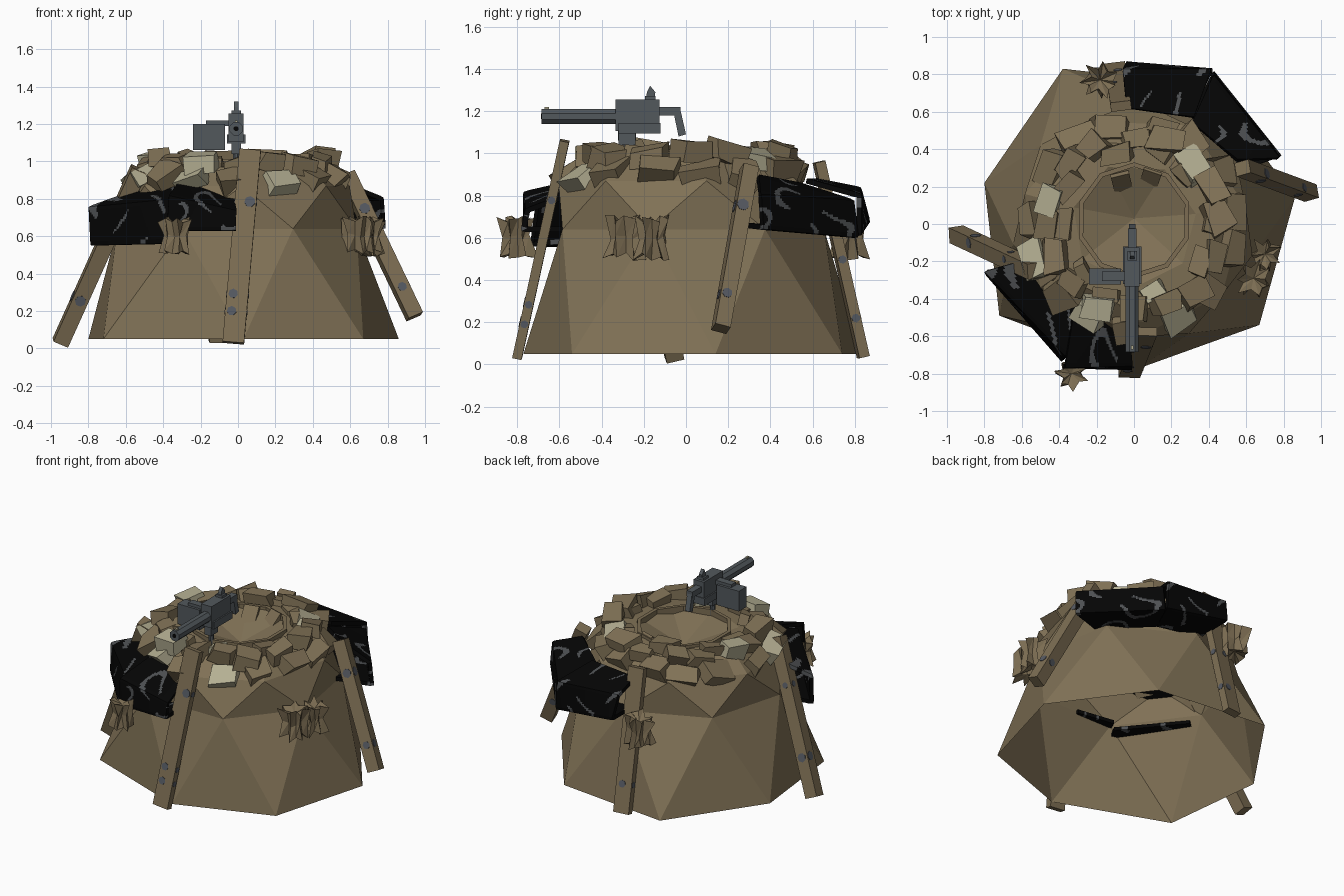
import bpy, bmesh, math, random
from mathutils import Vector, Matrix, Euler

if "Cube" in bpy.data.objects:
    bpy.data.objects.remove(bpy.data.objects["Cube"])
random.seed(7)

def mat(name, c):
    m = bpy.data.materials.new(name)
    m.diffuse_color = (*c, 1)
    m.use_nodes = True
    m.node_tree.nodes["Principled BSDF"].inputs["Base Color"].default_value = m.diffuse_color
    return m

EARTH = mat("earth brown", (0.215, 0.165, 0.092))
WOOD = mat("wood brown", (0.20, 0.152, 0.085))
PALE = mat("pale stone", (0.46, 0.43, 0.29))
BLACK = mat("cloth black", (0.0015, 0.0015, 0.0015))
GREY = mat("cloth grey", (0.075, 0.08, 0.085))
METAL = mat("gun metal", (0.085, 0.098, 0.108))
SPOT = mat("blue grey stain", (0.09, 0.10, 0.12))

def finish(name, bm, *mats):
    bmesh.ops.recalc_face_normals(bm, faces=bm.faces)
    me = bpy.data.meshes.new(name)
    bm.to_mesh(me)
    bm.free()
    for m in mats:
        me.materials.append(m)
    ob = bpy.data.objects.new(name, me)
    bpy.context.collection.objects.link(ob)
    return ob

def box(name, c, s, m, rot=(0, 0, 0), jitter=0.0, basis=None):
    bm = bmesh.new()
    bmesh.ops.create_cube(bm, size=1)
    R = (basis or Euler(rot).to_matrix()).to_4x4()
    for v in bm.verts:
        v.co = Vector(v.co[i] * s[i] * random.uniform(1 - jitter, 1 + jitter) for i in range(3))
    bm.transform(Matrix.Translation(c) @ R)
    return finish(name, bm, m)

def cyl(name, c, r, depth, m, n=8, basis=None, rot=(0, 0, 0)):
    bm = bmesh.new()
    bmesh.ops.create_cone(bm, cap_ends=True, segments=n, radius1=r, radius2=r, depth=depth)
    R = (basis or Euler(rot).to_matrix()).to_4x4()
    bm.transform(Matrix.Translation(c) @ R @ Matrix.Rotation(math.pi / n, 4, 'Z'))
    return finish(name, bm, m)

def prism(name, pts, x0, x1, m):
    """Side profile of (y, z) points extruded along x."""
    bm = bmesh.new()
    a = [bm.verts.new((x0, y, z)) for y, z in pts]
    b = [bm.verts.new((x1, y, z)) for y, z in pts]
    bm.faces.new(a)
    bm.faces.new(b[::-1])
    n = len(pts)
    for i in range(n):
        bm.faces.new((a[i], a[(i + 1) % n], b[(i + 1) % n], b[i]))
    return finish(name, bm, m)

# Earth mound: open-bottomed faceted shell with a shallow bowl on top
base = [(0.03, -0.77), (0.67, -0.54), (0.86, 0.14), (0.42, 0.74), (-0.38, 0.83), (-0.80, 0.22), (-0.72, -0.49)]
N = len(base)
dirs = [Vector((x, y, 0)).normalized() for x, y in base]
half = [(dirs[i] + dirs[(i + 1) % N]).normalized() for i in range(N)]
bm = bmesh.new()
ring0 = [bm.verts.new((x, y, 0.05)) for x, y in base]
def ring(ds, r, z):
    return [bm.verts.new(d * r + Vector((0, 0, z))) for d in ds]
mid, up = ring(half, 0.655, 0.64), ring(dirs, 0.605, 0.87)
top, lip = ring(dirs, 0.48, 0.97), ring(dirs, 0.335, 0.98)
centre = bm.verts.new((0, 0.03, 0.86))
for i in range(N):
    j = (i + 1) % N
    bm.faces.new((ring0[i], ring0[j], mid[i]))
    bm.faces.new((ring0[j], mid[j], mid[i]))
    bm.faces.new((mid[i], mid[j], up[j]))
    bm.faces.new((mid[i], up[j], up[i]))
    bm.faces.new((up[i], up[j], top[j], top[i]))
    bm.faces.new((top[i], top[j], lip[j], lip[i]))
    bm.faces.new((lip[i], lip[j], centre))
finish("earth_mound", bm, EARTH)

# Ten-sided wooden rim around the pit
bm = bmesh.new()
rows = [[bm.verts.new((r * math.cos(k * math.tau / 10 + 0.31), r * math.sin(k * math.tau / 10 + 0.31) + 0.02, z))
         for k in range(10)] for r, z in ((0.285, 0.93), (0.31, 0.93), (0.31, 1.0), (0.285, 1.0))]
for a in range(4):
    for k in range(10):
        b, l = (a + 1) % 4, (k + 1) % 10
        bm.faces.new((rows[a][k], rows[a][l], rows[b][l], rows[b][k]))
finish("pit_rim", bm, WOOD)
for x, y in ((-0.06, 0.2), (0.08, 0.22)):
    box("pit_board", (x, y, 0.93), (0.1, 0.025, 0.2), WOOD, (-0.75, 0, -x * 4))

# Rubble parapet: three uneven courses of stones sloping outward, a few of them pale
courses = ((15, 0.54, 0.91, (0.17, 0.12, 0.09), (0.2, 0.7), (292, 243, 205)),
           (16, 0.465, 0.99, (0.16, 0.12, 0.085), (0.0, 0.4), (167, 100, 350, 41, 255)),
           (10, 0.39, 1.005, (0.14, 0.08, 0.07), (-0.2, 0.3), (300,)))
for count, r, z, size, tilt, pale in courses:
    for k in range(count):
        deg = (k + random.uniform(-0.2, 0.2)) * 360 / count + r * 100
        a = math.radians(deg)
        rr = r + random.uniform(-0.02, 0.025)
        is_pale = any(abs((deg - p + 180) % 360 - 180) < 170 / count for p in pale)
        box("parapet_stone", (rr * math.cos(a), rr * math.sin(a), z + random.uniform(-0.03, 0.02)),
            [s * random.uniform(0.85, 1.2) for s in size], PALE if is_pale else EARTH,
            (random.uniform(*tilt), random.uniform(-0.25, 0.25), a + math.pi / 2 + random.uniform(-0.3, 0.3)), 0.27)

# Leaning planks with stains on the outer side
def plank(name, a, b, w, t, spots):
    a, b = Vector(a), Vector(b)
    up_ = (b - a).normalized()
    out = Vector((a.x, a.y, 0))
    out = (out - up_ * out.dot(up_)).normalized()
    side = out.cross(up_)
    box(name, (a + b) / 2, (w, t, (b - a).length), WOOD, basis=Matrix((side, out, up_)).transposed())
    for f, s, r in spots:
        p = a.lerp(b, f)
        for n, u, off in ((out, side, out * (t / 2) + side * s * w), (side, out, side * (w / 2)),
                          (-side, out, side * (-w / 2))):
            cyl(name + "_stain", p + off + n * 0.001, min(r, (w if n == out else t) * 0.42), 0.004, SPOT, 7,
                Matrix((u, n.cross(u), n)).transposed())

plank("front_plank", (-0.025, -0.80, 0.03), (0.065, -0.575, 1.06), 0.115, 0.045,
      [(0.16, 0.2, 0.026), (0.25, 0.2, 0.026), (0.73, -0.2, 0.03)])
plank("left_plank", (-0.95, -0.055, 0.03), (-0.53, -0.25, 0.96), 0.085, 0.085,
      [(0.25, 0.1, 0.03), (0.7, 0.1, 0.02)])
plank("right_plank", (0.945, 0.165, 0.17), (0.58, 0.30, 0.93), 0.075, 0.085,
      [(0.2, 0.1, 0.025), (0.75, 0.1, 0.03)])
plank("back_plank", (-0.10, 0.84, 0.035), (-0.07, 0.63, 0.96), 0.11, 0.05,
      [(0.2, 0.1, 0.025), (0.5, -0.2, 0.02)])

# Camouflage cloth: hollow wraps reaching back into the mound, blotches picked by a wavy rule
def cloth(name, ends, seed):
    """ends: two columns of inner bottom, outer bottom, outer top and inner top points."""
    bm = bmesh.new()
    A, B = ([Vector(p) for p in e] for e in ends)
    U, W = 60, 48
    def at(col, v):
        s = min(int(v * 3), 2)
        return col[s].lerp(col[s + 1], v * 3 - s)
    g = [[bm.verts.new(at(A, j / W).lerp(at(B, j / W), i / U)) for j in range(W + 1)] for i in range(U + 1)]
    for i in range(U):
        for j in range(W):
            f = bm.faces.new((g[i][j], g[i + 1][j], g[i + 1][j + 1], g[i][j + 1]))
            p, q = i / U * 8 + seed, j / W * 9 + seed * 0.6
            wave = math.sin(p + 1.4 * math.sin(q * 0.9)) + math.sin(q * 1.2 + 1.3 * math.sin(p * 0.8))
            gate = math.sin(p * 0.9 - q * 0.8 + seed) > -0.3
            f.material_index = 1 if gate and abs(wave - 0.6) < 0.36 else 0
    ob = finish(name, bm, BLACK, GREY)
    mod = ob.modifiers.new("thickness", 'SOLIDIFY')
    mod.thickness = 0.025
    mod.offset = 0

cloth("front_cloth_left", (((-0.60, -0.17, 0.60), (-0.78, -0.27, 0.56), (-0.79, -0.25, 0.75), (-0.54, -0.18, 0.84)),
                           ((-0.28, -0.53, 0.59), (-0.38, -0.73, 0.57), (-0.36, -0.70, 0.79), (-0.29, -0.42, 0.87))), 0.4)
cloth("front_cloth_right", (((-0.28, -0.53, 0.64), (-0.38, -0.76, 0.64), (-0.37, -0.76, 0.81), (-0.32, -0.45, 0.88)),
                            ((-0.02, -0.57, 0.64), (-0.01, -0.77, 0.64), (-0.01, -0.75, 0.73), (-0.03, -0.51, 0.82))), 2.1)
cloth("back_cloth_right", (((0.56, 0.28, 0.66), (0.78, 0.36, 0.65), (0.77, 0.35, 0.80), (0.55, 0.34, 0.89)),
                           ((0.30, 0.58, 0.64), (0.42, 0.81, 0.61), (0.42, 0.79, 0.77), (0.31, 0.54, 0.85))), 3.7)
cloth("back_cloth_left", (((0.30, 0.58, 0.64), (0.42, 0.82, 0.62), (0.41, 0.82, 0.80), (0.32, 0.57, 0.87)),
                          ((-0.03, 0.62, 0.67), (-0.04, 0.86, 0.68), (-0.06, 0.82, 0.83), (-0.04, 0.62, 0.87))), 5.2)

# Crumpled sacking bunches: irregular spiky lumps
def bunch(name, x, y, r):
    bm = bmesh.new()
    n = 14
    rows = []
    for z, k in ((0.51, 1.0), (0.60, 0.75), (0.69, 1.0)):
        row = []
        for i in range(n):
            a = i * math.tau / n + random.uniform(-0.15, 0.15)
            d = r * k * (random.uniform(0.8, 1.1) if i % 2 else random.uniform(0.45, 0.7))
            row.append(bm.verts.new((x + d * math.cos(a), y + d * math.sin(a), z + random.uniform(-0.02, 0.02))))
        rows.append(row)
    caps = [bm.verts.new((x, y, 0.54)), bm.verts.new((x, y, 0.66))]
    for i in range(n):
        j = (i + 1) % n
        for a, b in ((0, 1), (1, 2)):
            bm.faces.new((rows[a][i], rows[a][j], rows[b][j]))
            bm.faces.new((rows[a][i], rows[b][j], rows[b][i]))
        bm.faces.new((rows[0][i], rows[0][j], caps[0]))
        bm.faces.new((rows[2][i], rows[2][j], caps[1]))
    finish(name, bm, WOOD)

for nm, x, y, r in (("front", -0.335, -0.80, 0.095), ("right", 0.64, -0.29, 0.105),
                    ("right_outer", 0.70, -0.16, 0.09), ("back", -0.18, 0.77, 0.105)):
    bunch(nm + "_sacking", x, y, r)

# Machine gun: jacketed barrel, receiver, grip, sight and mount
X = -0.01
cyl("gun_barrel", (X, -0.50, 1.175), 0.038, 0.37, METAL, 8, rot=(math.pi / 2, 0, 0))
cyl("gun_muzzle", (X, -0.685, 1.175), 0.014, 0.006, BLACK, 8, rot=(math.pi / 2, 0, 0))
box("gun_receiver", (X, -0.23, 1.18), (0.08, 0.21, 0.15), METAL)
box("receiver_base", (X, -0.22, 1.12), (0.10, 0.20, 0.05), METAL)
box("receiver_tail", (X, -0.08, 1.20), (0.045, 0.11, 0.04), METAL)
prism("pistol_grip", [(-0.06, 1.2), (-0.025, 1.2), (0.0, 1.09), (-0.035, 1.08)], X - 0.018, X + 0.018, METAL)
box("sight_base", (X, -0.17, 1.26), (0.05, 0.05, 0.025), METAL)
prism("rear_sight", [(-0.19, 1.26), (-0.15, 1.26), (-0.145, 1.29), (-0.17, 1.32), (-0.185, 1.29)], X - 0.012, X + 0.012, METAL)
box("front_sight", (X, -0.66, 1.215), (0.012, 0.02, 0.01), PALE)
box("mount_block", (X, -0.28, 1.08), (0.05, 0.08, 0.08), METAL)
cyl("mount_post", (X, -0.28, 1.0), 0.018, 0.14, METAL, 8)

# Ammunition box with a feed belt arched into the receiver
box("ammo_box", (-0.155, -0.28, 1.13), (0.17, 0.085, 0.14), METAL)
prism("feed_belt_guide", [(-0.305, 1.19), (-0.255, 1.19), (-0.255, 1.22), (-0.305, 1.22)], -0.17, -0.04, METAL)
